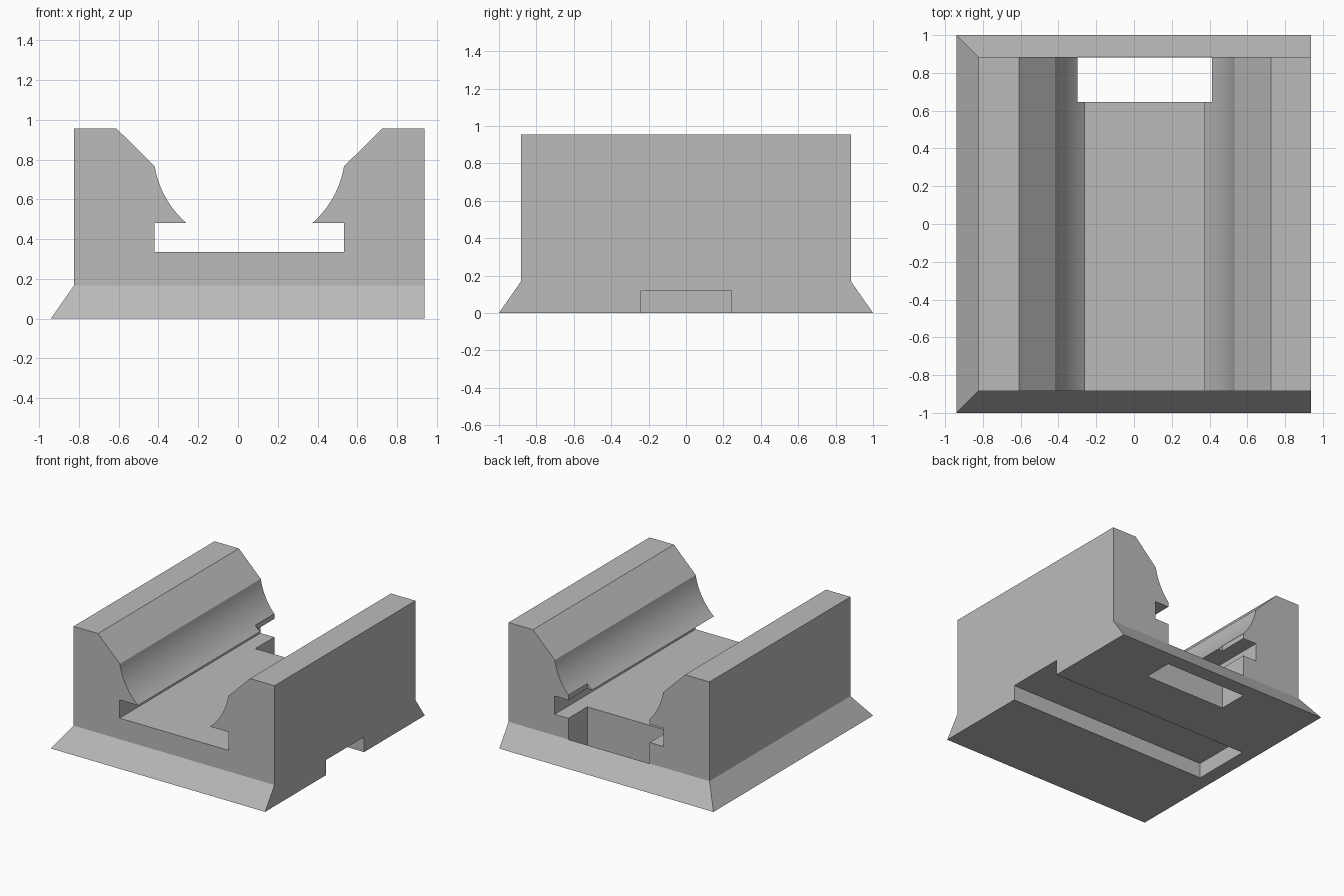
import bpy, bmesh, math
from mathutils import Vector

cube = bpy.data.objects.get("Cube")
if cube:
    bpy.data.objects.remove(cube, do_unlink=True)

grey = bpy.data.materials.new("plain grey")
grey.use_nodes = True
colour = (0.5, 0.5, 0.5, 1)
grey.diffuse_color = colour
grey.node_tree.nodes["Principled BSDF"].inputs["Base Color"].default_value = colour

MID = 0.057        # centre line of the channel
FLARE = 0.117      # how far the foot spreads
FOOT = 0.168       # height of the foot
DEPTH = 0.883      # half depth of the body


def prism(name, points, direction):
    """Extrude a flat outline along a direction; return its object and bmesh."""
    bm = bmesh.new()
    face = bm.faces.new([bm.verts.new(p) for p in points])
    out = bmesh.ops.extrude_face_region(bm, geom=[face])
    moved = [v for v in out["geom"] if isinstance(v, bmesh.types.BMVert)]
    bmesh.ops.translate(bm, verts=moved, vec=Vector(direction))
    bmesh.ops.recalc_face_normals(bm, faces=bm.faces)
    obj = bpy.data.objects.new(name, bpy.data.meshes.new(name))
    bpy.context.collection.objects.link(obj)
    return obj, bm


def finish(obj, bm):
    bmesh.ops.recalc_face_normals(bm, faces=bm.faces)
    bm.to_mesh(obj.data)
    bm.free()
    obj.data.materials.append(grey)


# Half outline of the cradle: channel, undercut, curved lip, chamfer, outer wall
half = [(0.477, 0.335), (0.477, 0.48)]
centre_z, radius = 0.844, 0.482
start, end = math.asin((0.48 - centre_z) / radius), math.asin((0.765 - centre_z) / radius)
steps = 20
for i in range(steps + 1):
    a = start + (end - start) * i / steps
    half.append((radius * math.cos(a), centre_z + radius * math.sin(a)))
half += [(0.667, 0.955), (0.881, 0.955), (0.881, FOOT)]
outline = half + [(-x, z) for x, z in reversed(half)]
body, bm = prism("cradle_body", [(MID + x, -DEPTH, z) for x, z in outline],
                 (0, 2 * DEPTH, 0))

# Flared foot, spreading on three sides and flush on the fourth
bottom = min(bm.faces, key=lambda f: f.calc_center_median().z)
out = bmesh.ops.extrude_face_region(bm, geom=[bottom])
bmesh.ops.delete(bm, geom=[bottom], context="FACES_ONLY")
for v in out["geom"]:
    if isinstance(v, bmesh.types.BMVert):
        v.co.z = 0
        v.co.y += math.copysign(FLARE, v.co.y)
        if v.co.x < 0:
            v.co.x -= FLARE
finish(body, bm)

# Back slot: passes through the floor and opens above the foot
slot_side = [(0.645, -0.2), (0.881, -0.2), (0.881, FOOT - 0.001),
             (1.2, FOOT - 0.001), (1.2, 1.2), (0.645, 1.2)]
slot, bm = prism("slot_cutter", [(MID - 0.357, y, z) for y, z in slot_side], (0.714, 0, 0))
finish(slot, bm)

# Groove under the base, open on the flush side
groove_side = [(-0.24, -0.2), (0.24, -0.2), (0.24, 0.12), (-0.24, 0.12)]
groove, bm = prism("groove_cutter", [(-0.83, y, z) for y, z in groove_side], (2, 0, 0))
finish(groove, bm)

# Cut both openings
bpy.ops.object.select_all(action="DESELECT")
body.select_set(True)
bpy.context.view_layer.objects.active = body
for cutter in (slot, groove):
    cutter.hide_render = True
    mod = body.modifiers.new(cutter.name, "BOOLEAN")
    mod.operation = "DIFFERENCE"
    mod.solver = "EXACT"
    mod.object = cutter
    bpy.ops.object.modifier_apply(modifier=mod.name)
    bpy.data.objects.remove(cutter, do_unlink=True)

bpy.ops.object.shade_smooth_by_angle(angle=math.radians(15))
